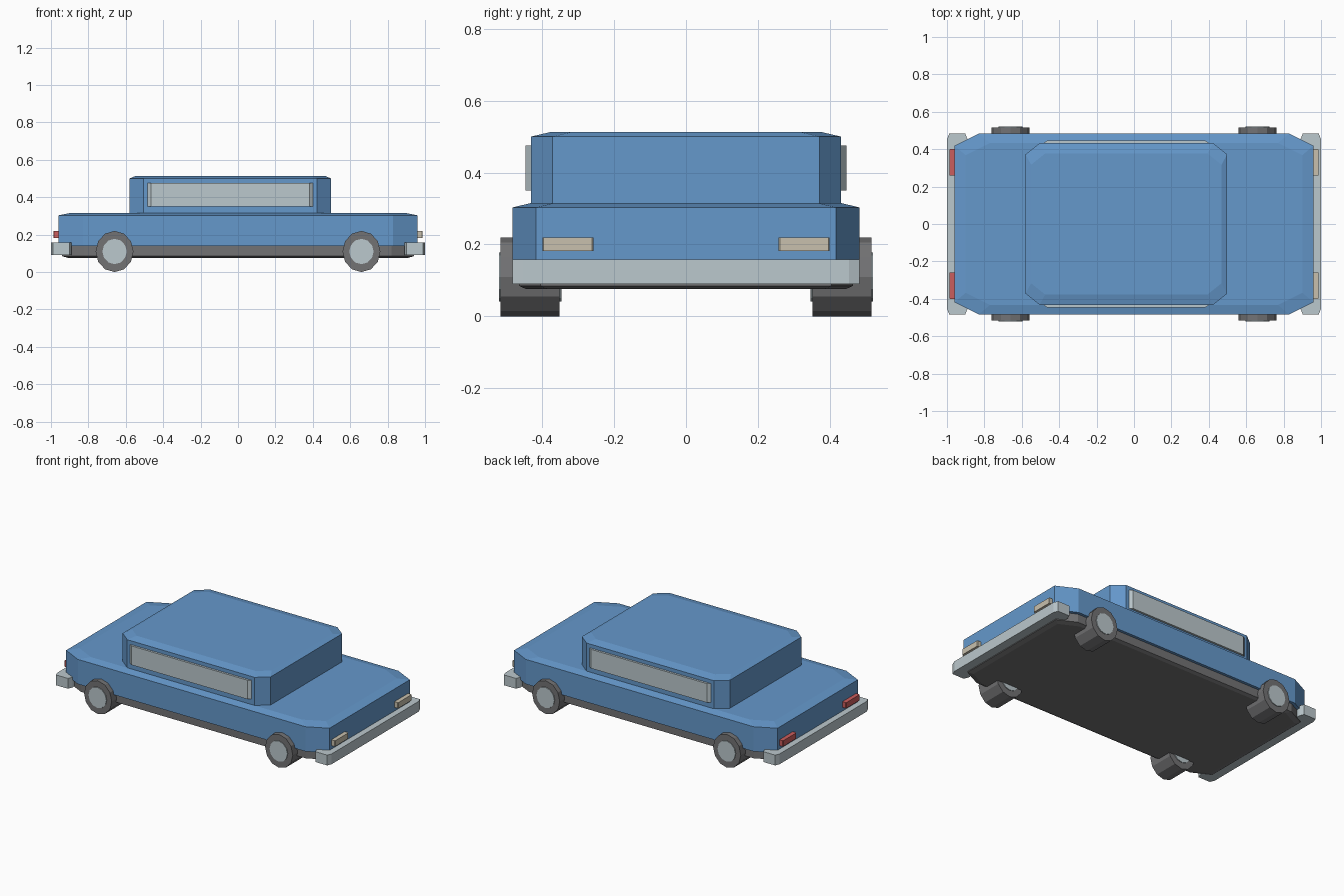
import bpy, bmesh, math
from mathutils import Matrix

cube = bpy.data.objects.get("Cube")
if cube:
    bpy.data.objects.remove(cube, do_unlink=True)


def material(name, rgb):
    m = bpy.data.materials.new(name)
    m.use_nodes = True
    m.diffuse_color = (*rgb, 1)
    m.node_tree.nodes["Principled BSDF"].inputs["Base Color"].default_value = (*rgb, 1)
    return m


BLUE = material("blue paint", (0.13, 0.315, 0.6))
CHROME = material("pale chrome", (0.5, 0.58, 0.61))
RUBBER = material("dark grey", (0.17, 0.17, 0.175))
CREAM = material("cream lamp", (0.58, 0.53, 0.42))
RED = material("red lamp", (0.6, 0.11, 0.11))


def finish(name, bm, mat):
    bmesh.ops.recalc_face_normals(bm, faces=bm.faces)
    mesh = bpy.data.meshes.new(name)
    bm.to_mesh(mesh)
    bm.free()
    mesh.materials.append(mat)
    ob = bpy.data.objects.new(name, mesh)
    bpy.context.collection.objects.link(ob)
    return ob


def block(name, mat, x0, x1, y0, y1, cut, levels):
    """Stack of rectangles with cut corners; each level is (z, x inset, y inset)."""
    bm = bmesh.new()
    cx, cy = cut
    mx, my = (x0 + x1) / 2, (y0 + y1) / 2
    rings = []
    for z, ix, iy in levels:
        hx, hy = (x1 - x0) / 2 - ix, (y1 - y0) / 2 - iy
        ring = []
        for sx, sy in ((1, 1), (-1, 1), (-1, -1), (1, -1)):
            pair = [(sx * hx, sy * (hy - cy)), (sx * (hx - cx), sy * hy)]
            ring += pair if sx * sy > 0 else pair[::-1]
        rings.append([bm.verts.new((mx + x, my + y, z)) for x, y in ring])
    n = len(rings[0])
    for a, b in zip(rings, rings[1:]):
        for i in range(n):
            j = (i + 1) % n
            bm.faces.new((a[i], a[j], b[j], b[i]))
    bm.faces.new(rings[0][::-1])
    bm.faces.new(rings[-1])
    return finish(name, bm, mat)


def disc(name, mat, x, y0, y1, z, rx, rz, sides=12):
    """Wheel-like drum lying along y."""
    bm = bmesh.new()
    bmesh.ops.create_cone(bm, cap_ends=True, segments=sides, radius1=1, radius2=1, depth=1)
    place = (Matrix.Translation((x, (y0 + y1) / 2, z))
             @ Matrix.Diagonal((rx, abs(y1 - y0), rz, 1))
             @ Matrix.Rotation(math.pi / 2, 4, 'X'))
    bmesh.ops.transform(bm, matrix=place, verts=bm.verts)
    return finish(name, bm, mat)


# Hull, underside and cabin
block("lower_body", BLUE, -0.96, 0.96, -0.483, 0.483, (0.13, 0.065),
      [(0.14, 0, 0), (0.303, 0, 0), (0.315, 0.06, 0.05)])
block("chassis", RUBBER, -0.94, 0.94, -0.465, 0.465, (0.12, 0.06),
      [(0.076, 0.03, 0.02), (0.085, 0, 0), (0.145, 0, 0)])
block("cabin", BLUE, -0.58, 0.498, -0.432, 0.432, (0.075, 0.06),
      [(0.31, 0, 0), (0.5, 0, 0), (0.513, 0.03, 0.055)])

# Side windows with bevelled ends
for side, s in (("left", 1), ("right", -1)):
    y0, y1 = sorted((s * 0.4, s * 0.446))
    block(side + "_windows", CHROME, -0.485, 0.402, y0, y1, (0.02, 0.014),
          [(0.35, 0, 0), (0.475, 0, 0)])

# Wrap-around bumpers and lamps
for end, s, lamp in (("front", 1, CREAM), ("rear", -1, RED)):
    x0, x1 = sorted((s * 0.89, s * 1.0))
    block(end + "_bumper", CHROME, x0, x1, -0.483, 0.483, (0.012, 0.03),
          [(0.09, 0, 0), (0.158, 0, 0)])
    for side, t in (("left", 1), ("right", -1)):
        x0, x1 = sorted((s * 0.94, s * 0.987))
        y0, y1 = sorted((t * 0.258, t * 0.4))
        block(f"{end}_{side}_lamp", lamp, x0, x1, y0, y1, (0.004, 0.004),
              [(0.182, 0, 0), (0.22, 0, 0)])

# Tyres and hubs
for end, s in (("front", 1), ("rear", -1)):
    for side, t in (("left", 1), ("right", -1)):
        disc(f"{end}_{side}_tyre", RUBBER, s * 0.66, t * 0.352, t * 0.516, 0.11, 0.101, 0.11)
        disc(f"{end}_{side}_hub", CHROME, s * 0.66, t * 0.347, t * 0.521, 0.11, 0.065, 0.068)
